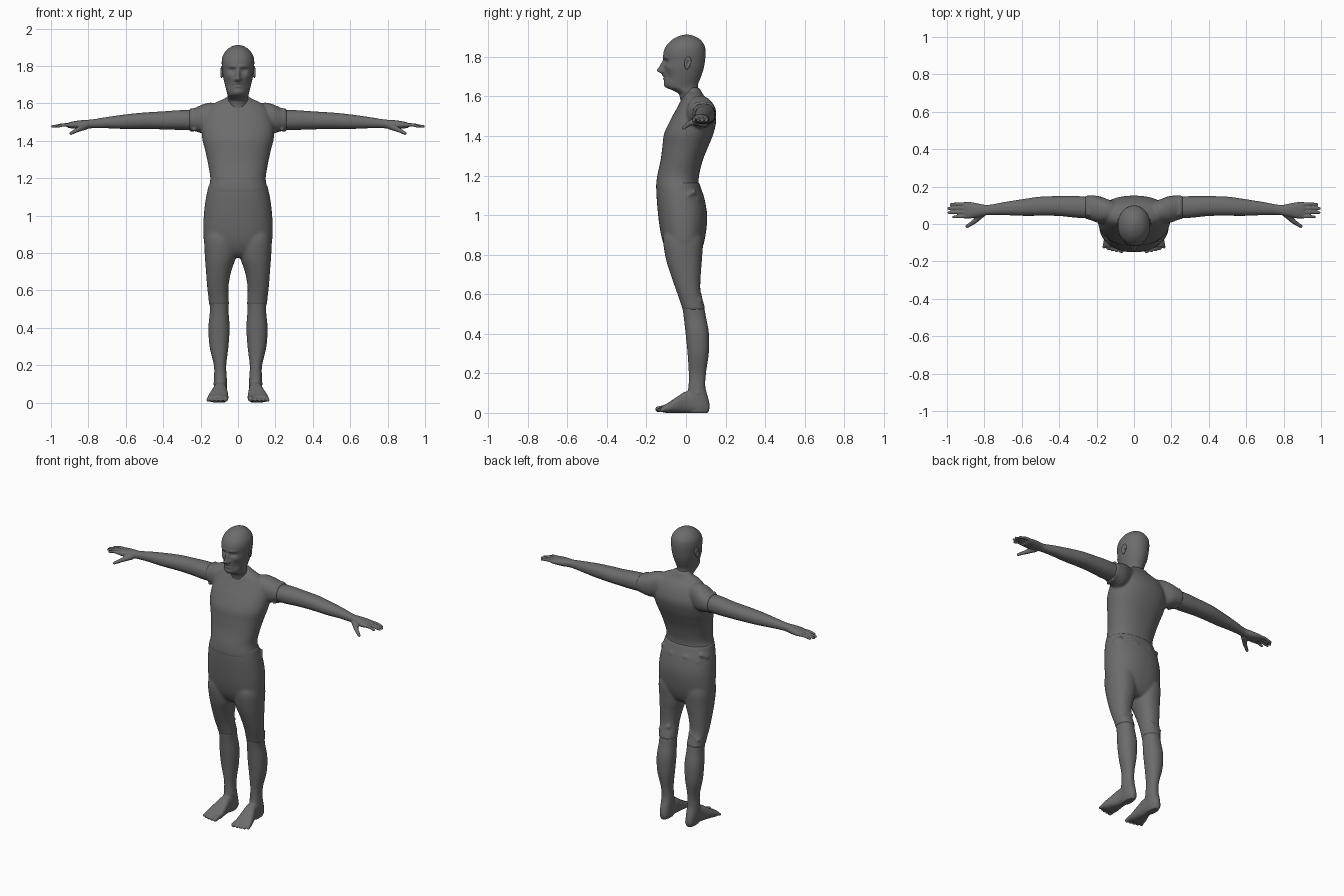
import bpy, bmesh, math
from mathutils import Vector, Matrix

dark = bpy.data.materials.new("dark_grey")
dark.diffuse_color = (.15, .15, .15, 1)


def spline(rows, steps):
    """Catmull-Rom interpolation through cross-section rows."""
    out = []
    for i in range(len(rows) - 1):
        a, b, c, d = (rows[max(i - 1, 0)], rows[i], rows[i + 1], rows[min(i + 2, len(rows) - 1)])
        for s in range(steps):
            t = s / steps
            out.append([0.5 * (2 * q + (r - p) * t + (2 * p - 5 * q + 4 * r - w) * t * t
                               + (3 * q - p - 3 * r + w) * t ** 3) for p, q, r, w in zip(a, b, c, d)])
    return out + [list(rows[-1])]


def loft(bm, axis, rows, sides=40, steps=5, power=0.9):
    """Skin oval sections (position, u0, u1, v0, v1) along an axis."""
    rings = []
    for t, u0, u1, v0, v1 in spline(rows, steps):
        ring = []
        for k in range(sides):
            a = 2 * math.pi * k / sides
            c, s = math.cos(a), math.sin(a)
            u = (u0 + u1) / 2 + (u1 - u0) / 2 * math.copysign(abs(c) ** power, c)
            v = (v0 + v1) / 2 + (v1 - v0) / 2 * math.copysign(abs(s) ** power, s)
            co = [u, v]
            co.insert(axis, t)
            ring.append(bm.verts.new(co))
        rings.append(ring)
    for r0, r1 in zip(rings, rings[1:]):
        for k in range(sides):
            j = (k + 1) % sides
            bm.faces.new((r0[k], r0[j], r1[j], r1[k]))
    bm.faces.new(rings[0][::-1])
    bm.faces.new(rings[-1])


def capsule(bm, p, q, r0, r1):
    """Round-ended tube for fingers, toes and folds."""
    p, q = Vector(p), Vector(q)
    d = q - p
    rot = d.to_track_quat('Z', 'Y').to_matrix().to_4x4()
    bmesh.ops.create_cone(bm, cap_ends=True, segments=16, radius1=r0, radius2=r1, depth=d.length,
                          matrix=Matrix.Translation((p + q) / 2) @ rot)
    for c, r in ((p, r0), (q, r1)):
        bmesh.ops.create_uvsphere(bm, u_segments=16, v_segments=10, radius=r, matrix=Matrix.Translation(c))


def finish(bm, name, mirror=False, voxel=0, smooth=3):
    bmesh.ops.recalc_face_normals(bm, faces=bm.faces)
    for f in bm.faces:
        f.smooth = True
    me = bpy.data.meshes.new(name)
    bm.to_mesh(me)
    bm.free()
    me.materials.append(dark)
    ob = bpy.data.objects.new(name, me)
    bpy.context.collection.objects.link(ob)
    if mirror:
        ob.modifiers.new("Mirror", 'MIRROR')
    if voxel:
        r = ob.modifiers.new("Blend", 'REMESH')
        r.mode = 'VOXEL'
        r.voxel_size = voxel
        r.use_smooth_shade = True
        s = ob.modifiers.new("Relax", 'SMOOTH')
        s.factor = 0.5
        s.iterations = smooth
    return ob


def sym(z, hx, y0, y1):
    return (z, -hx, hx, y0, y1)


# Head and neck, with the face pushed out of the loft by soft bumps
bm = bmesh.new()
loft(bm, 2, [sym(*r) for r in (
    (1.52, .062, -.035, .10), (1.57, .058, -.028, .10), (1.60, .054, -.032, .083), (1.617, .053, -.042, .071),
    (1.633, .054, -.072, .062), (1.645, .056, -.099, .06), (1.665, .061, -.109, .062), (1.70, .070, -.110, .076),
    (1.74, .079, -.111, .089), (1.78, .084, -.112, .096), (1.82, .087, -.114, .099), (1.855, .081, -.100, .094),
    (1.885, .061, -.072, .074), (1.903, .036, -.040, .046), (1.911, .012, -.012, .02), (1.912, .002, .002, .006))],
    sides=128, steps=9, power=0.98)
# x, z, spread x, spread z, push in y
face = [(0, 1.730, .010, .011, -.029), (0, 1.755, .008, .017, -.019), (.013, 1.727, .006, .006, -.010),
        (.030, 1.797, .018, .007, -.006), (.030, 1.777, .012, .008, .015), (.030, 1.777, .009, .005, -.006),
        (0, 1.705, .016, .005, -.006), (0, 1.691, .014, .005, -.006), (0, 1.698, .02, .0025, .004),
        (0, 1.658, .018, .010, -.004), (.046, 1.697, .012, .02, .007), (.053, 1.747, .013, .012, -.006)]
for v in bm.verts:
    if v.co.y < 0 and v.co.z > 1.62:
        x, z = abs(v.co.x), v.co.z
        v.co.y += sum(d * math.exp(-((x - cx) / sx) ** 2 / 2 - ((z - cz) / sz) ** 2 / 2)
                      for cx, cz, sx, sz, d in face)
finish(bm, "head")

# Ears: a rim with a shallow bowl
bm = bmesh.new()
tilt = Matrix.Translation((.086, .008, 1.768)) @ Matrix.Rotation(.25, 4, 'Z') @ Matrix.Rotation(-.2, 4, 'X')
bmesh.ops.create_uvsphere(bm, u_segments=24, v_segments=16, radius=1)
for v in bm.verts:
    if v.co.x > 0:
        v.co.x -= 1.1 * math.exp(-(v.co.y ** 2 + v.co.z ** 2) / .25)
    v.co = tilt @ Vector((v.co.x * .010, v.co.y * (.017 + .004 * v.co.z), v.co.z * .033))
finish(bm, "ears", mirror=True)

# Shirt: torso with short sleeves and a sloping collar
bm = bmesh.new()
loft(bm, 2, [sym(*r) for r in (
    (1.645, .050, .012, .066), (1.625, .074, .004, .078), (1.605, .118, -.012, .09), (1.575, .155, -.028, .118),
    (1.53, .180, -.052, .141), (1.475, .194, -.082, .152), (1.41, .191, -.111, .138), (1.35, .176, -.119, .114),
    (1.28, .161, -.128, .086), (1.20, .148, -.145, .066), (1.15, .157, -.151, .065), (1.12, .163, -.150, .075))],
    sides=56)
for m in (1, -1):
    loft(bm, 0, [(m * x, *r) for x, *r in (
        (.08, .02, .11, 1.47, 1.59), (.14, .01, .132, 1.45, 1.604), (.18, .004, .147, 1.438, 1.597),
        (.21, .012, .152, 1.445, 1.585), (.235, .022, .153, 1.453, 1.574), (.26, .028, .152, 1.456, 1.570))])
    # sleeve folds
    capsule(bm, (m * .245, .05, 1.566), (m * .250, .12, 1.567), .008, .008)
    capsule(bm, (m * .235, .04, 1.460), (m * .252, .10, 1.452), .009, .007)
finish(bm, "shirt", voxel=.007, smooth=6)

# Trousers: hips and thighs, cut off at the knee
bm = bmesh.new()
loft(bm, 2, [sym(*r) for r in (
    (1.165, .156, -.147, .066), (1.13, .164, -.150, .078), (1.08, .174, -.148, .094), (1.0, .183, -.141, .107),
    (.92, .185, -.130, .102), (.85, .180, -.112, .088), (.80, .155, -.085, .068), (.775, .12, -.055, .045))],
    sides=56)
for m in (1, -1):
    loft(bm, 2, [(z, m * a, m * b, c, d) for z, a, b, c, d in (
        (.96, .04, .150, -.09, .06), (.88, .012, .179, -.115, .085), (.78, .012, .177, -.102, .081),
        (.70, .037, .171, -.078, .075), (.62, .051, .165, -.05, .073), (.56, .050, .158, -.029, .088),
        (.52, .048, .155, -.017, .099))])
    # folds at the seat, hip and hem
    capsule(bm, (m * .05, .080, 1.10), (m * .13, .056, 1.075), .012, .009)
    capsule(bm, (m * .14, .045, 1.12), (m * .165, .01, 1.10), .010, .008)
    capsule(bm, (m * .075, .072, .60), (m * .14, .073, .57), .009, .010)
finish(bm, "trousers", voxel=.007, smooth=8)

# Lower legs with feet and toes
bm = bmesh.new()
loft(bm, 2, [(.64, .06, .155, -.04, .06), (.54, .052, .152, -.02, .090), (.48, .050, .151, -.011, .102),
             (.40, .045, .158, -.002, .116), (.30, .051, .152, .008, .115), (.20, .063, .129, .014, .101),
             (.13, .060, .128, .012, .098), (.07, .060, .128, .0, .114), (.03, .061, .125, .0, .12),
             (.0, .068, .118, .01, .112)])
loft(bm, 1, [(.11, .07, .115, 0, .05), (.05, .061, .126, 0, .10), (.0, .058, .132, 0, .108),
             (-.05, .053, .150, 0, .078), (-.095, .051, .164, 0, .048), (-.12, .056, .160, .003, .036)], power=.8)
for i in range(5):
    x, r = (.067, .0145) if i == 0 else (.071 + .0205 * i, .0112 - .0005 * i)
    tip = -.142 + .0012 * i * i
    capsule(bm, (x, -.095, .028), (x + .002 * i, tip, r + .004), r, r)
# ankle bones
for x, y, z in ((.070, .05, .115), (.118, .06, .10)):
    bmesh.ops.create_uvsphere(bm, u_segments=16, v_segments=10, radius=.014, matrix=Matrix.Translation((x, y, z)))
finish(bm, "lower_legs_and_feet", mirror=True, voxel=.005, smooth=5)

# Arms with hands, fingers and thumbs
bm = bmesh.new()
loft(bm, 0, [(.18, .03, .14, 1.46, 1.565), (.30, .033, .149, 1.458, 1.564), (.40, .043, .149, 1.461, 1.557),
             (.50, .044, .146, 1.463, 1.551), (.60, .044, .132, 1.463, 1.541), (.70, .048, .116, 1.467, 1.527),
             (.78, .048, .102, 1.467, 1.514), (.83, .038, .109, 1.463, 1.511), (.88, .029, .118, 1.465, 1.504),
             (.91, .034, .116, 1.469, 1.496)])
for y, tip in ((.040, .965), (.063, .990), (.085, .992), (.107, .978)):
    capsule(bm, (.89, y, 1.484), (.935, y, 1.485), .0105, .0095)
    capsule(bm, (.935, y, 1.485), (tip, y - .002, 1.476), .0095, .0075)
capsule(bm, (.815, .052, 1.478), (.855, .012, 1.460), .019, .013)
capsule(bm, (.855, .012, 1.460), (.893, -.013, 1.440), .0125, .009)
finish(bm, "arms_and_hands", mirror=True, voxel=.0042, smooth=3)
